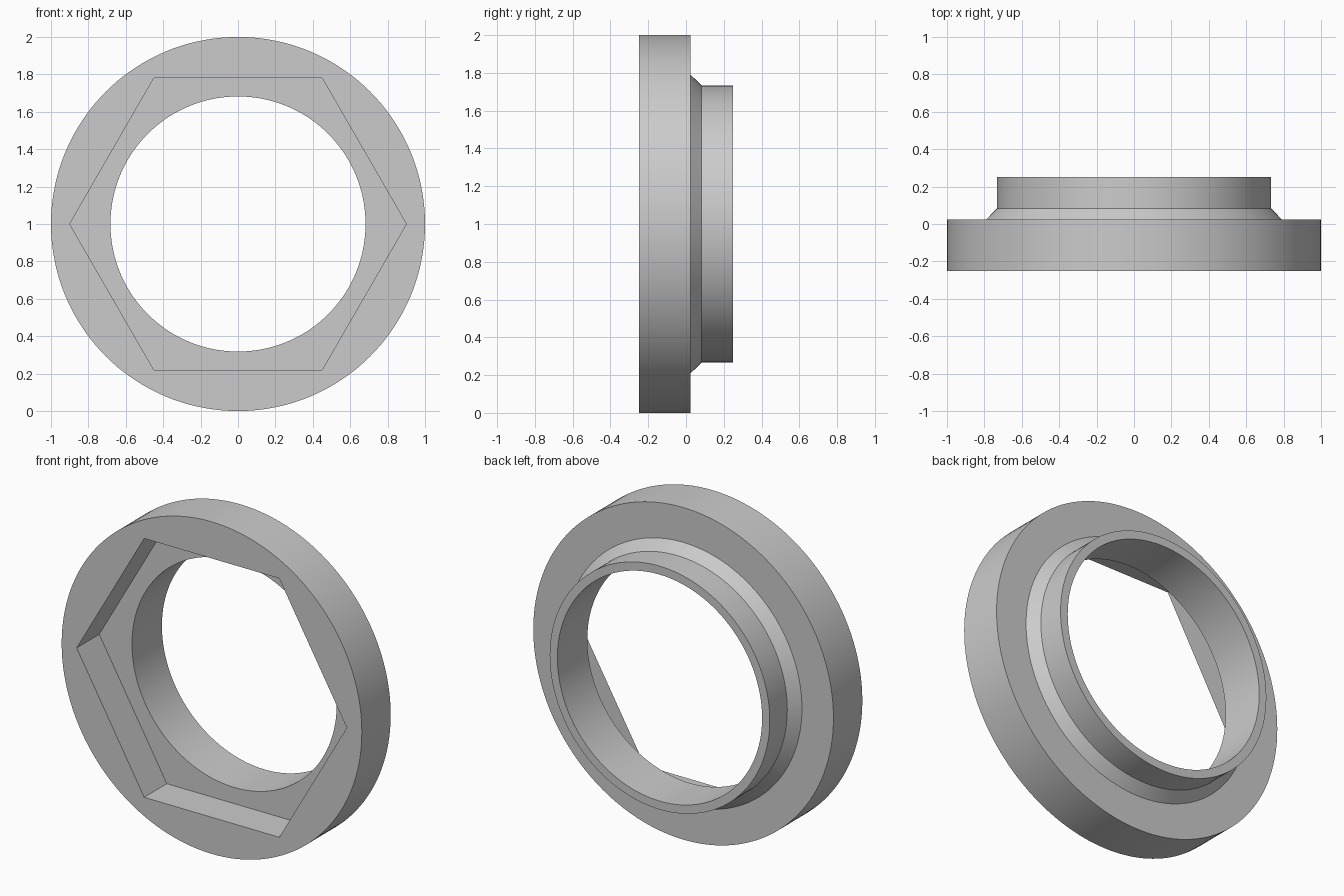
import bpy, bmesh
from math import cos, sin, pi

cube = bpy.data.objects.get("Cube")
if cube:
    bpy.data.objects.remove(cube, do_unlink=True)

SEGMENTS = 144          # multiple of six, so the hexagon corners are exact
HEX_RADIUS = 0.9        # corner radius of the hexagonal pocket

grey = bpy.data.materials.new("plain grey")
grey.use_nodes = True
colour = (0.6, 0.6, 0.6, 1)
grey.diffuse_color = colour
grey.node_tree.nodes["Principled BSDF"].inputs["Base Color"].default_value = colour


def hex_radius(angle):
    """Distance from the centre to the hexagon's side in this direction."""
    return HEX_RADIUS * cos(pi / 6) / cos(angle % (pi / 3) - pi / 6)


def circle(radius):
    return lambda angle: radius


# Closed cross-section: (radius rule, y position)
profile = [
    (hex_radius, -0.25),        # pocket mouth
    (circle(1.0), -0.25),       # flange front rim
    (circle(1.0), 0.025),       # flange back rim
    (circle(0.79), 0.025),      # chamfer foot
    (circle(0.733), 0.083),     # chamfer top
    (circle(0.733), 0.25),      # collar outer end
    (circle(0.682), 0.25),      # collar inner end
    (circle(0.682), -0.035),    # bore at pocket floor
    (hex_radius, -0.035),       # pocket floor corner
]

# Sweep the cross-section around the y axis
bm = bmesh.new()
rings = []
for rule, y in profile:
    angles = [2 * pi * i / SEGMENTS for i in range(SEGMENTS)]
    rings.append([bm.verts.new((rule(a) * cos(a), y, 1 + rule(a) * sin(a)))
                  for a in angles])
for k, ring in enumerate(rings):
    following = rings[(k + 1) % len(rings)]
    for i in range(SEGMENTS):
        j = (i + 1) % SEGMENTS
        bm.faces.new((ring[i], ring[j], following[j], following[i]))
bmesh.ops.recalc_face_normals(bm, faces=bm.faces)

mesh = bpy.data.meshes.new("flanged_hex_bushing")
bm.to_mesh(mesh)
bm.free()
mesh.materials.append(grey)
bushing = bpy.data.objects.new("flanged_hex_bushing", mesh)
bpy.context.collection.objects.link(bushing)

# Smooth round walls, sharp rims and corners
bpy.ops.object.select_all(action="DESELECT")
bushing.select_set(True)
bpy.context.view_layer.objects.active = bushing
bpy.ops.object.shade_smooth_by_angle(angle=pi / 6)
